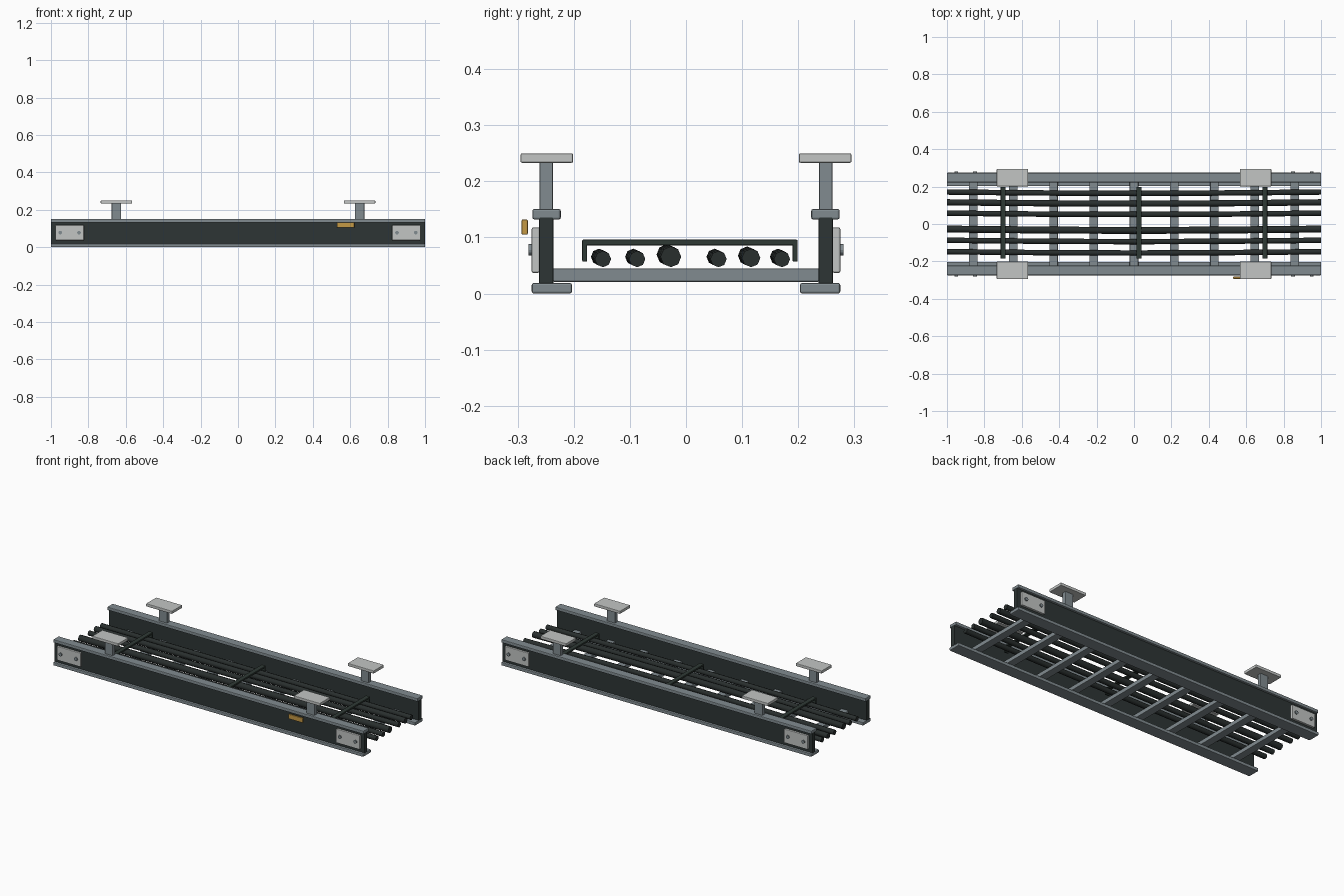
import bpy, bmesh, math
from mathutils import Vector

if "Cube" in bpy.data.objects:
    bpy.data.objects.remove(bpy.data.objects["Cube"])


def mat(name, col):
    m = bpy.data.materials.new(name)
    m.diffuse_color = (*col, 1)
    m.use_nodes = True
    m.node_tree.nodes["Principled BSDF"].inputs["Base Color"].default_value = m.diffuse_color
    return m


STEEL = mat("galvanised steel", (0.22, 0.26, 0.28))
DARK = mat("dark rail paint", (0.027, 0.036, 0.035))
LIGHT = mat("pale zinc", (0.54, 0.56, 0.55))
CABLE = mat("black cable", (0.022, 0.028, 0.027))
STRAP = mat("dark strap", (0.028, 0.042, 0.036))
AMBER = mat("amber label", (0.56, 0.32, 0.06))


def finish(name, bm, m):
    bmesh.ops.recalc_face_normals(bm, faces=bm.faces)
    me = bpy.data.meshes.new(name)
    bm.to_mesh(me)
    bm.free()
    me.materials.append(m)
    ob = bpy.data.objects.new(name, me)
    bpy.context.collection.objects.link(ob)
    return ob


def box(name, x, y, z, m, bevel=0.0):
    """Box from (min, max) ranges, with optional bevelled edges."""
    bm = bmesh.new()
    bmesh.ops.create_cube(bm, size=1)
    for v in bm.verts:
        v.co = Vector(r[0] if c < 0 else r[1] for c, r in zip(v.co, (x, y, z)))
    if bevel:
        bmesh.ops.bevel(bm, geom=bm.edges[:], offset=bevel, segments=2,
                        profile=0.5, affect='EDGES')
    return finish(name, bm, m)


def side(s, a, b):
    """Range a..b of |y|, placed on side s."""
    return (min(s * a, s * b), max(s * a, s * b))


def bolt(name, x, y, z, r, depth, m):
    bm = bmesh.new()
    bmesh.ops.create_cone(bm, cap_ends=True, segments=12, radius1=r, radius2=r, depth=depth)
    for v in bm.verts:
        v.co = Vector((x + v.co.x, y + v.co.z, z + v.co.y))
    return finish(name, bm, m)


# Side rails, hangers and splice plates
for s, tag in ((-1, "front"), (1, "back")):
    box(f"{tag}_rail_web", (-1, 1), side(s, 0.236, 0.262), (0.017, 0.139), DARK, 0.003)
    box(f"{tag}_rail_top_flange", (-1, 1), side(s, 0.223, 0.274), (0.132, 0.151), STEEL, 0.004)
    box(f"{tag}_rail_bottom_flange", (-1, 1), side(s, 0.203, 0.275), (0.0, 0.019), STEEL, 0.004)
    for e, end in ((-1, "left"), (1, "right")):
        hx, px = e * 0.65, e * 0.9
        box(f"{tag}_{end}_hanger_post", (hx - 0.025, hx + 0.025), side(s, 0.237, 0.261),
            (0.135, 0.236), STEEL, 0.002)
        box(f"{tag}_{end}_hanger_plate", (hx - 0.084, hx + 0.084), side(s, 0.201, 0.295),
            (0.233, 0.25), LIGHT, 0.003)
        box(f"{tag}_{end}_splice_plate", (px - 0.076, px + 0.076), side(s, 0.261, 0.275),
            (0.037, 0.118), LIGHT, 0.003)
        for k in (-0.05, 0.05):
            bolt(f"{tag}_{end}_bolt", px + k, s * 0.274, 0.078, 0.01, 0.014, STEEL)

# Ladder rungs
for i in range(9):
    x = (i - 4) * 0.215
    box(f"rung_{i}", (x - 0.023, x + 0.023), (-0.238, 0.238), (0.021, 0.045), STEEL, 0.003)

# Cables: eight-sided tubes that bow slightly between their ends
for i, (y0, r) in enumerate(((-0.148, 0.0145), (-0.087, 0.0145), (-0.027, 0.0185),
                             (0.058, 0.0145), (0.116, 0.0165), (0.171, 0.0145))):
    bm = bmesh.new()
    rings = []
    for j in range(9):
        x = -1 + j / 4
        bow = math.cos(x * math.pi / 2)
        cy, cz = y0 - 0.007 * bow, 0.047 + r + 0.004 * bow
        rings.append([bm.verts.new((x, cy + r * math.cos(a * math.pi / 4),
                                    cz + r * math.sin(a * math.pi / 4))) for a in range(8)])
    for p, q in zip(rings, rings[1:]):
        for a in range(8):
            b = (a + 1) % 8
            bm.faces.new((p[a], p[b], q[b], q[a])).smooth = True
    bm.faces.new(rings[0])
    bm.faces.new(rings[-1])
    # keep end caps crisp
    for e in bm.edges:
        if any(len(f.verts) == 8 for f in e.link_faces):
            e.smooth = False
    finish(f"cable_{i}", bm, CABLE)

# Hold-down straps across the cables
for i, x in enumerate((-0.7, 0.027, 0.7)):
    xr = (x - 0.013, x + 0.013)
    box(f"strap_bar_{i}", xr, (-0.185, 0.199), (0.086, 0.096), STRAP, 0.002)
    box(f"strap_front_leg_{i}", xr, (-0.185, -0.176), (0.057, 0.094), STRAP, 0.002)
    box(f"strap_back_leg_{i}", xr, (0.19, 0.199), (0.057, 0.094), STRAP, 0.002)

# Identification plate on the front
box("label_plate", (0.53, 0.622), (-0.293, -0.282), (0.105, 0.132), AMBER, 0.002)
